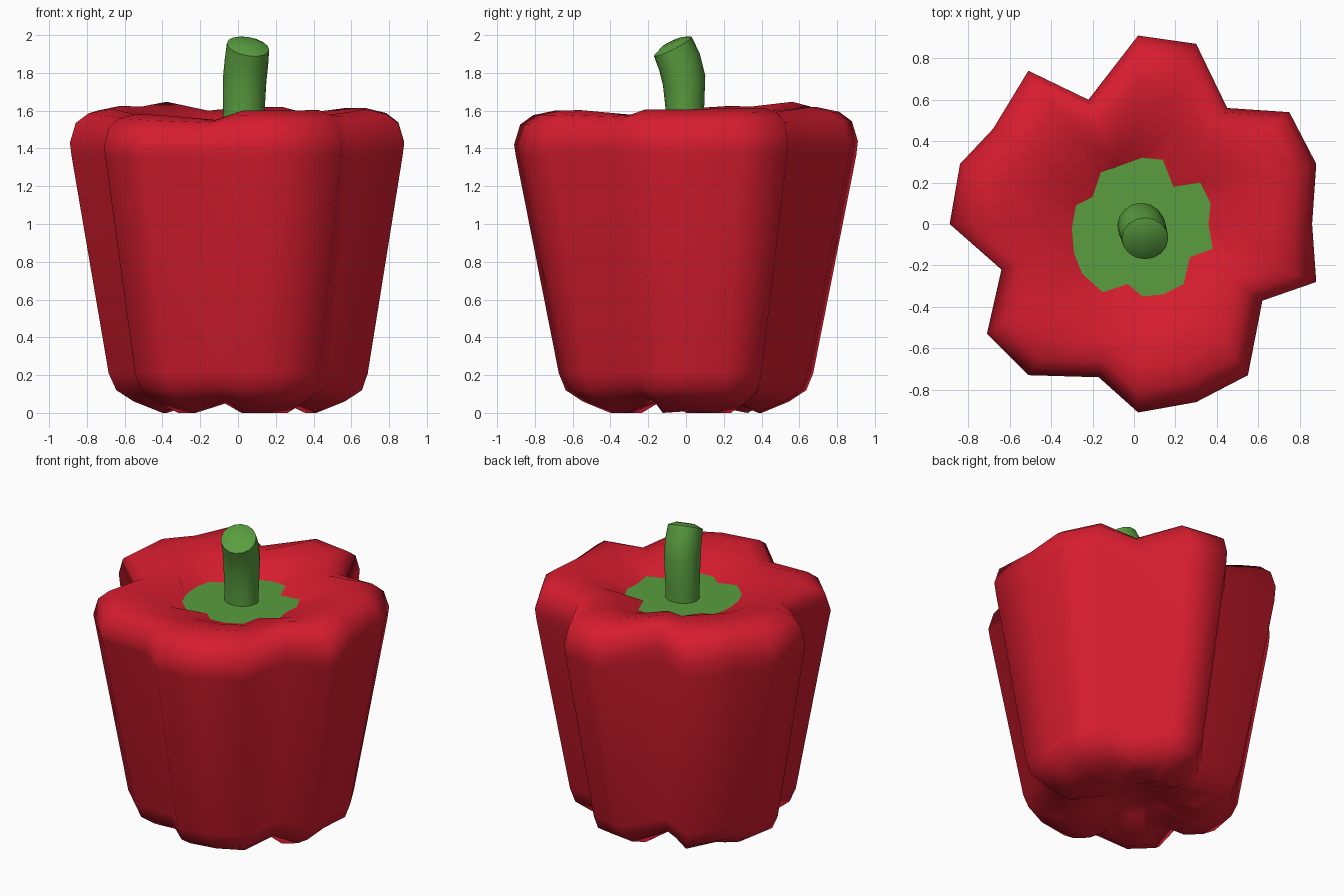
import bpy, bmesh
from math import sin, cos, pi, hypot

if "Cube" in bpy.data.objects:
    bpy.data.objects.remove(bpy.data.objects["Cube"])


def material(name, color):
    m = bpy.data.materials.new(name)
    m.diffuse_color = color
    m.use_nodes = True
    m.node_tree.nodes["Principled BSDF"].inputs["Base Color"].default_value = m.diffuse_color
    return m


def loft(name, rings, mat, close_start=None, close_end=False, angle=60):
    """Skin rings of equal length; optionally fan the start to a point, cap the end."""
    bm = bmesh.new()
    vr = [[bm.verts.new(p) for p in r] for r in rings]
    n = len(vr[0])
    for a, b in zip(vr, vr[1:]):
        for i in range(n):
            j = (i + 1) % n
            bm.faces.new((a[i], a[j], b[j], b[i]))
    if close_start:
        c = bm.verts.new(close_start)
        for i in range(n):
            bm.faces.new((c, vr[0][(i + 1) % n], vr[0][i]))
    if close_end:
        bm.faces.new(vr[-1])
    bmesh.ops.recalc_face_normals(bm, faces=bm.faces)
    me = bpy.data.meshes.new(name)
    bm.to_mesh(me)
    bm.free()
    ob = bpy.data.objects.new(name, me)
    bpy.context.collection.objects.link(ob)
    me.materials.append(mat)
    bpy.ops.object.select_all(action='DESELECT')
    bpy.context.view_layer.objects.active = ob
    ob.select_set(True)
    bpy.ops.object.shade_smooth_by_angle(angle=angle * pi / 180)
    return ob


red = material("pepper_red", (0.68, 0.012, 0.028, 1))
green = material("stem_green", (0.10, 0.34, 0.05, 1))

# Lobed outline at the widest height (counter-clockwise)
outline = [(0.02, 0.91), (-0.22, 0.60), (-0.51, 0.74), (-0.68, 0.46), (-0.84, 0.29),
           (-0.89, 0.0), (-0.64, -0.22), (-0.71, -0.53), (-0.51, -0.73), (-0.17, -0.74),
           (0.02, -0.91), (0.30, -0.86), (0.55, -0.73), (0.62, -0.37), (0.88, -0.28),
           (0.86, 0.0), (0.88, 0.29), (0.75, 0.54), (0.45, 0.56), (0.30, 0.87)]

# Edge of the green calyx, one point per outline point
calyx_edge = [(0.04, 0.32), (-0.10, 0.27), (-0.16, 0.25), (-0.20, 0.13), (-0.28, 0.09),
              (-0.30, -0.02), (-0.29, -0.14), (-0.25, -0.24), (-0.15, -0.33), (-0.03, -0.29),
              (0.04, -0.35), (0.14, -0.34), (0.24, -0.29), (0.27, -0.16), (0.38, -0.12),
              (0.36, 0.0), (0.37, 0.10), (0.32, 0.20), (0.19, 0.18), (0.14, 0.31)]

# Body profile: scale x, scale y, height in the valleys, height on the lobes, centre shift
profile = [(0.22, 0.22, 0.12, 0.10, 0), (0.46, 0.44, 0.09, 0.0, 0.01),
           (0.63, 0.60, 0.10, 0.06, 0.01), (0.735, 0.70, 0.13, 0.12, 0.01),
           (0.775, 0.74, 0.22, 0.21, 0.005), (0.99, 0.99, 1.36, 1.36, 0),
           (1.0, 1.0, 1.43, 1.43, 0), (0.965, 0.965, 1.53, 1.535, 0),
           (0.89, 0.89, 1.565, 1.585, 0), (0.76, 0.76, 1.57, 1.61, 0.01),
           (0.55, 0.55, 1.535, 1.565, 0.025)]
rings = []
for kx, ky, z_valley, z_lobe, shift in profile:
    ring = []
    for x, y in outline:
        w = min(1, max(0, (hypot(x, y) - 0.66) / 0.22))
        tilt = y * (0.05 if x < -0.1 else 0.01) if z_valley > 1.4 else 0
        ring.append((x * kx + shift, y * ky, z_valley + (z_lobe - z_valley) * w + tilt))
    rings.append(ring)
rings.append([(x, y, 1.50) for x, y in calyx_edge])
loft("pepper_body", rings, red, close_start=(0, 0, 0.14), angle=110)

# Flat green calyx filling the top opening
loft("calyx", [rings[-1]], green, close_start=(0.04, -0.01, 1.50))

# Bent stem with a slanted, slightly domed cut: centre, radius x, radius y, slope in x and y
stem = [(0.03, -0.005, 1.48, 0.11, 0.10, 0, 0), (0.03, -0.005, 1.58, 0.11, 0.10, 0, 0),
        (0.035, -0.01, 1.76, 0.115, 0.112, -0.08, 0.22),
        (0.045, -0.035, 1.86, 0.115, 0.108, -0.12, 0.40),
        (0.053, -0.07, 1.94, 0.112, 0.10, -0.15, 0.50),
        (0.053, -0.07, 1.965, 0.06, 0.055, -0.12, 0.45)]
stem_rings = []
for cx, cy, cz, rx, ry, sx, sy in stem:
    ring = []
    for i in range(16):
        dx, dy = rx * cos(i * pi / 8), ry * sin(i * pi / 8)
        ring.append((cx + dx, cy + dy, cz + sx * dx + sy * dy))
    stem_rings.append(ring)
loft("stem", stem_rings, green, close_end=True, angle=40)
